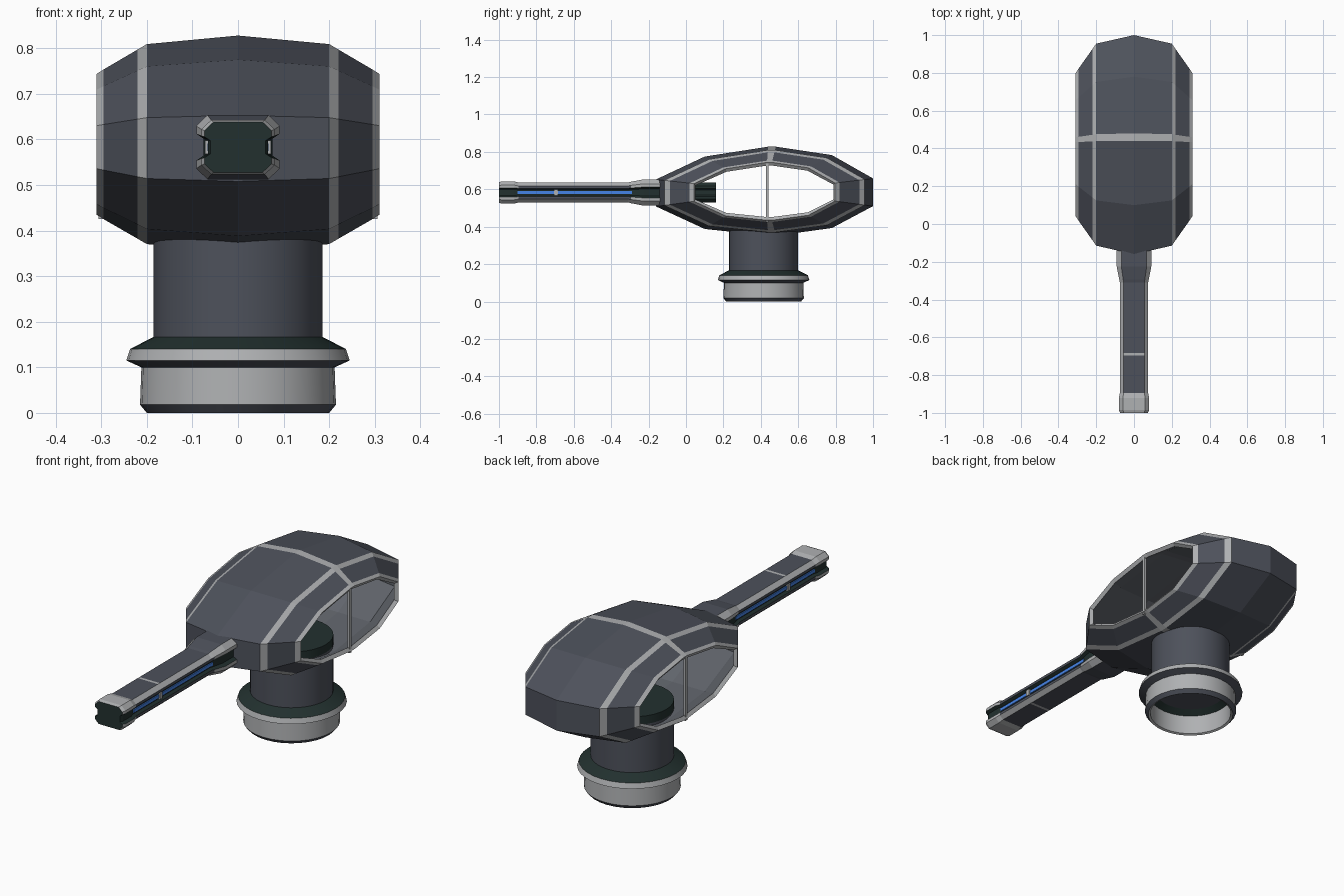
import bpy, bmesh, math
from mathutils import Vector

cube = bpy.data.objects.get("Cube")
if cube:
    bpy.data.objects.remove(cube, do_unlink=True)


def material(name, rgb):
    m = bpy.data.materials.new(name)
    m.use_nodes = True
    m.diffuse_color = (*rgb, 1)
    m.node_tree.nodes["Principled BSDF"].inputs["Base Color"].default_value = (*rgb, 1)
    return m


hull = material("slate hull", (0.075, 0.083, 0.105))
trim = material("light grey trim", (0.43, 0.44, 0.45))
green = material("dark green", (0.016, 0.030, 0.028))
inner = material("inner grey", (0.12, 0.13, 0.15))
blue = material("blue glow", (0.06, 0.23, 0.80))
HULL, TRIM, GREEN = 0, 1, 2


def finish(name, bm, mats):
    bmesh.ops.recalc_face_normals(bm, faces=bm.faces)
    mesh = bpy.data.meshes.new(name)
    bm.to_mesh(mesh)
    bm.free()
    for m in mats:
        mesh.materials.append(m)
    obj = bpy.data.objects.new(name, mesh)
    bpy.context.collection.objects.link(obj)
    return obj


def loft(name, rings, mats, rule, first_cap=None, last_cap=None):
    """Skin closed rings; rule(ring, side) picks each face's material."""
    bm = bmesh.new()
    loops = [[bm.verts.new(p) for p in ring] for ring in rings]
    n = len(loops[0])
    for i in range(len(loops) - 1):
        for j in range(n):
            k = (j + 1) % n
            f = bm.faces.new((loops[i][j], loops[i][k], loops[i + 1][k], loops[i + 1][j]))
            f.material_index = rule(i, j)
    for loop, cap in ((loops[0], first_cap), (loops[-1], last_cap)):
        if cap is not None:
            bm.faces.new(loop).material_index = cap
    return finish(name, bm, mats)


def box(name, low, high, mat):
    low, high = Vector(low), Vector(high)
    bm = bmesh.new()
    bmesh.ops.create_cube(bm, size=1)
    for v in bm.verts:
        v.co = (low + high) / 2 + v.co * (high - low)
    return finish(name, bm, [mat])


# Turret shell: a faceted tube, open at both sides, shrinking toward the openings
outline = [(.02, .24), (.06, .24), (.36, .195), (.58, .07), (.58, -.078), (.36, -.195),
           (.06, -.236), (.02, -.236), (-.32, -.2), (-.58, -.08), (-.58, .065), (-.32, .187)]
half = [(.2, .922), (.22, .873), (.295, .69), (.31, .65)]
stations = [(-x, s) for x, s in reversed(half)] + [(0, 1)] + half
rings = [[(x, .42 + y * s, .588 + z * s) for y, z in outline] for x, s in stations]
shell = loft("turret_shell", rings, [hull, trim, inner, inner],
             lambda i, j: TRIM if i in (0, 2, 5, 7) or j in (0, 6) else HULL)
solid = shell.modifiers.new("wall", "SOLIDIFY")
solid.thickness = 0.02
solid.offset = -1
solid.material_offset = 2

# Thin uprights in the side openings
for side, x in (("left", .3), ("right", -.3)):
    box(side + "_window_post", (x - .006, .427, .425), (x + .006, .441, .745), trim)

# Round mount: turned profile of radius, height and colour of the band above
profile = [(.16, .12, GREEN), (.19, .1, TRIM), (.19, .005, TRIM), (.2, 0, HULL),
           (.215, .018, TRIM), (.212, .1, HULL), (.245, .115, TRIM), (.237, .14, GREEN),
           (.185, .167, HULL), (.185, .4, GREEN), (.185, .44, GREEN)]
SEG = 32
turns = [2 * math.pi * k / SEG for k in range(SEG)]
rings = [[(r * math.cos(a), .415 + r * math.sin(a), z) for a in turns] for r, z, _ in profile]
mount = loft("round_mount", rings, [hull, trim, green],
             lambda i, j: profile[i][2], HULL, GREEN)
bpy.ops.object.select_all(action="DESELECT")
mount.select_set(True)
bpy.context.view_layer.objects.active = mount
bpy.ops.object.shade_smooth_by_angle(angle=math.radians(20))

# Barrel section: chamfered box with a groove down each side
quarter = [(.055, .053), (.075, .035), (.075, .022), (.062, .014)]
back = quarter[::-1]
section = (quarter + [(x, -z) for x, z in back]
           + [(-x, -z) for x, z in quarter] + [(-x, z) for x, z in back])

# Barrel stations: position, width scale, height scale, kind of the band behind
barrel_rows = [(-1, .98, 1.04, "collar"), (-.985, 1.07, 1.13, "collar"),
               (-.92, 1.07, 1.13, "collar"), (-.895, 1, 1, "body"),
               (-.697, 1, 1, "band"), (-.683, 1, 1, "body"),
               (-.31, 1, 1, "body"), (-.295, 1.04, 1.08, "root"),
               (-.225, 1.22, 1.33, "root"), (-.14, 1.22, 1.33, "root")]


def barrel_rule(i, j):
    kind, part = barrel_rows[i][3], j % 8
    if part in (0, 6):
        return TRIM
    if part == 7:
        return TRIM if kind in ("collar", "band") else HULL
    if part in (1, 5):
        return TRIM if kind in ("collar", "root") else HULL
    return GREEN


rings = [[(x * w, y, .583 + z * h) for x, z in section] for y, w, h, _ in barrel_rows]
loft("barrel", rings, [hull, trim, green], barrel_rule, GREEN, GREEN)

# Barrel rear block reaching inside the shell
rings = [[(x, y, .583 + z) for x, z in section] for y in (-.15, .16)]
loft("barrel_breech", rings, [hull, trim, green], lambda i, j: GREEN, GREEN, GREEN)

# Glowing strips and clips in the barrel grooves
for side, s in (("left", 1), ("right", -1)):
    x0, x1 = sorted((s * .06, s * .067))
    box(side + "_glow_strip", (x0, -.9, .575), (x1, -.29, .591), blue)
    x0, x1 = sorted((s * .06, s * .072))
    box(side + "_groove_clip", (x0, -.705, .568), (x1, -.685, .598), trim)
